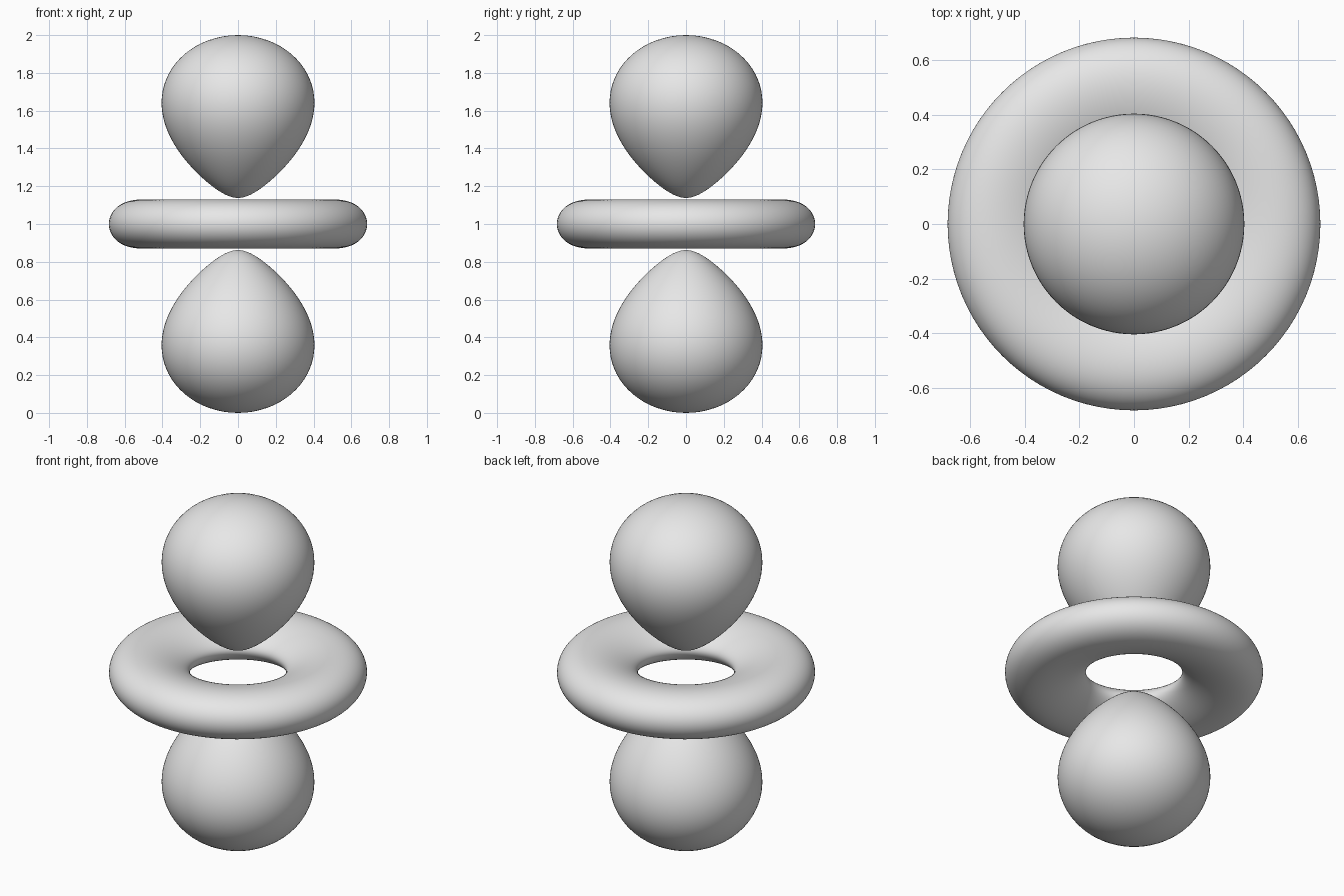
import bpy, bmesh, math
from mathutils import Vector

cube = bpy.data.objects.get("Cube")
if cube:
    bpy.data.objects.remove(cube)

SEGMENTS = 96
STEPS = 48
CENTRE = Vector((0, 0, 1))

# Surface where |3z^2 - r^2| * exp(-K r) = LEVEL, fitted to the lobe's tip and top
TIP, TOP = 0.138, 1.0
K = 2 * math.log(TOP / TIP) / (TOP - TIP)
LEVEL = 2 * TOP ** 2 * math.exp(-K * TOP)

grey = bpy.data.materials.new("plain grey")
grey.use_nodes = True
grey.diffuse_color = (0.8, 0.8, 0.8, 1)
grey.node_tree.nodes["Principled BSDF"].inputs["Base Color"].default_value = grey.diffuse_color


def profile(r_min, r_max, kind):
    """Half outline in the XZ plane: kind is 1 for a lobe, -1 for the ring."""
    points = []
    for i in range(STEPS + 1):
        t = (1 - math.cos(math.pi * i / STEPS)) / 2
        r = r_min + (r_max - r_min) * t
        g = LEVEL * math.exp(K * r) / r ** 2
        cos2 = min(1, max(0, (1 + kind * g) / 3))
        if i in (0, STEPS):
            cos2 = 1 if kind > 0 else 0
        points.append(Vector((r * math.sqrt(1 - cos2), 0, r * math.sqrt(cos2))))
    return points


def revolve(name, points, closed):
    """Spin an outline round the vertical axis into a smooth solid."""
    bm = bmesh.new()
    verts = [bm.verts.new(p + CENTRE) for p in points]
    pairs = list(zip(verts, verts[1:]))
    if closed:
        pairs.append((verts[-1], verts[0]))
    edges = [bm.edges.new(pair) for pair in pairs]
    bmesh.ops.spin(bm, geom=verts + edges, cent=(0, 0, 0), axis=(0, 0, 1),
                   angle=math.tau, steps=SEGMENTS)
    bmesh.ops.remove_doubles(bm, verts=bm.verts[:], dist=0.00005)
    bmesh.ops.recalc_face_normals(bm, faces=bm.faces[:])
    for face in bm.faces:
        face.smooth = True
    mesh = bpy.data.meshes.new(name)
    bm.to_mesh(mesh)
    bm.free()
    mesh.materials.append(grey)
    obj = bpy.data.objects.new(name, mesh)
    bpy.context.collection.objects.link(obj)


# Upper and lower teardrop lobes
lobe = profile(TIP, TOP, 1)
for name, side in (("upper_lobe", 1), ("lower_lobe", -1)):
    revolve(name, [Vector((p.x, 0, side * p.z)) for p in lobe], False)

# Ring: find its inner and outer radius by iteration, then mirror the upper outline
inner, outer = TIP, TOP
for _ in range(60):
    inner = math.sqrt(LEVEL) * math.exp(K * inner / 2)
    outer = math.log(outer ** 2 / LEVEL) / K
upper = profile(inner, outer, -1)
lower = [Vector((p.x, 0, -p.z)) for p in reversed(upper[1:-1])]
revolve("middle_ring", upper + lower, True)
